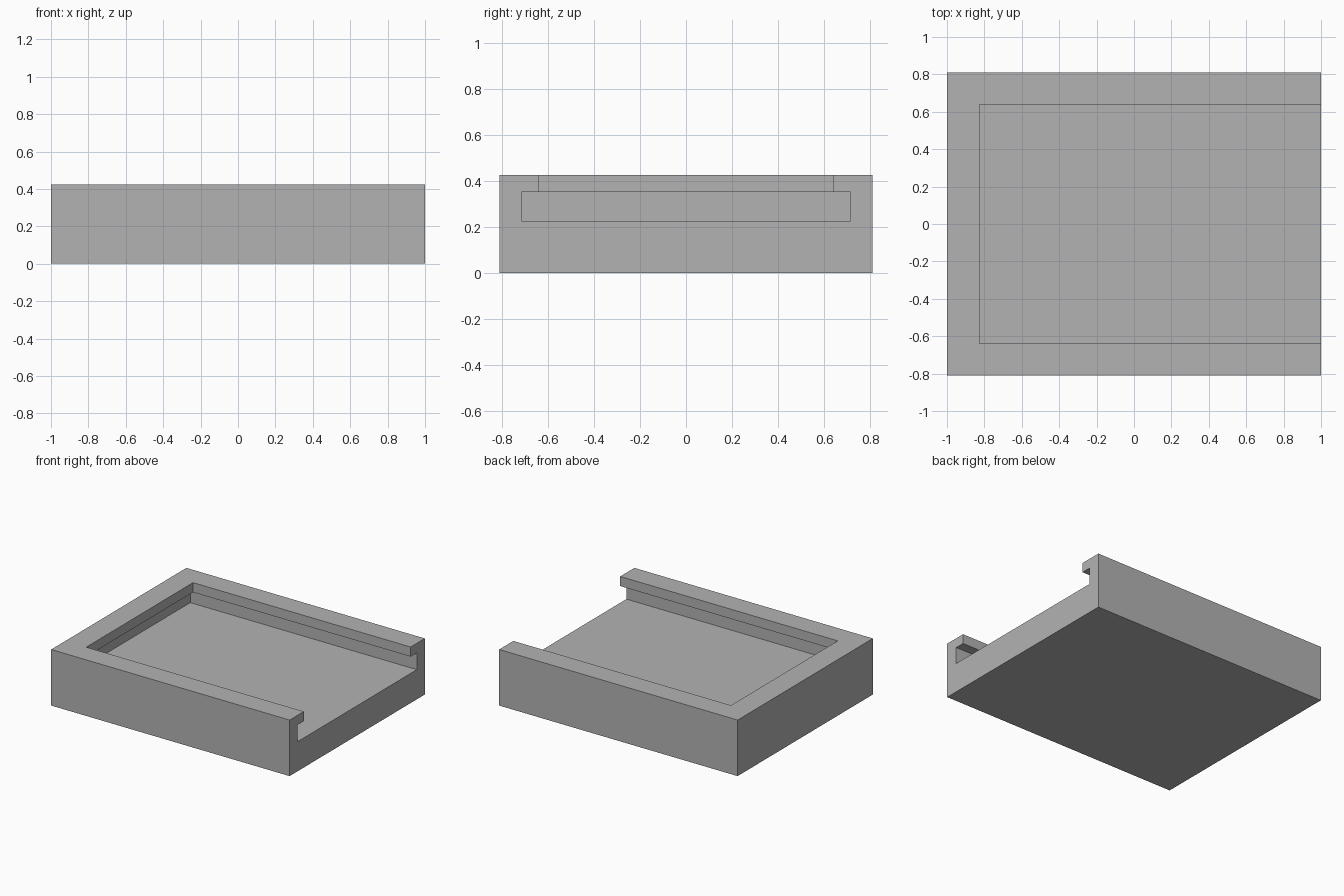
import bpy
from mathutils import Vector

default_cube = bpy.data.objects.get("Cube")
if default_cube:
    bpy.data.objects.remove(default_cube, do_unlink=True)

grey = bpy.data.materials.new("plain_grey")
grey.use_nodes = True
colour = (0.45, 0.45, 0.45, 1)
grey.diffuse_color = colour
grey.node_tree.nodes["Principled BSDF"].inputs["Base Color"].default_value = colour


def box(name, low, high):
    """Box between two opposite corners."""
    low, high = Vector(low), Vector(high)
    bpy.ops.mesh.primitive_cube_add(size=1, location=(low + high) / 2)
    obj = bpy.context.object
    obj.name = name
    obj.scale = high - low
    bpy.ops.object.transform_apply(location=True, rotation=False, scale=True)
    obj.data.materials.append(grey)
    return obj


def cut(target, cutter):
    """Subtract the cutter, bake the result and discard the cutter."""
    cutter.hide_render = True
    mod = target.modifiers.new("cut", "BOOLEAN")
    mod.operation = "DIFFERENCE"
    mod.solver = "EXACT"
    mod.object = cutter
    bpy.context.view_layer.objects.active = target
    bpy.ops.object.modifier_apply(modifier=mod.name)
    bpy.data.objects.remove(cutter, do_unlink=True)


# Solid tray block
tray = box("tray", (-1, -0.81, 0), (1, 0.81, 0.425))

# Wide slot running under the lip on three sides, open at the +x end
cut(tray, box("slot_cutter", (-0.9, -0.714, 0.225), (1.2, 0.714, 0.352)))

# Narrower opening through the top, leaving the overhanging lip
cut(tray, box("opening_cutter", (-0.825, -0.64, 0.3), (1.2, 0.64, 0.6)))
